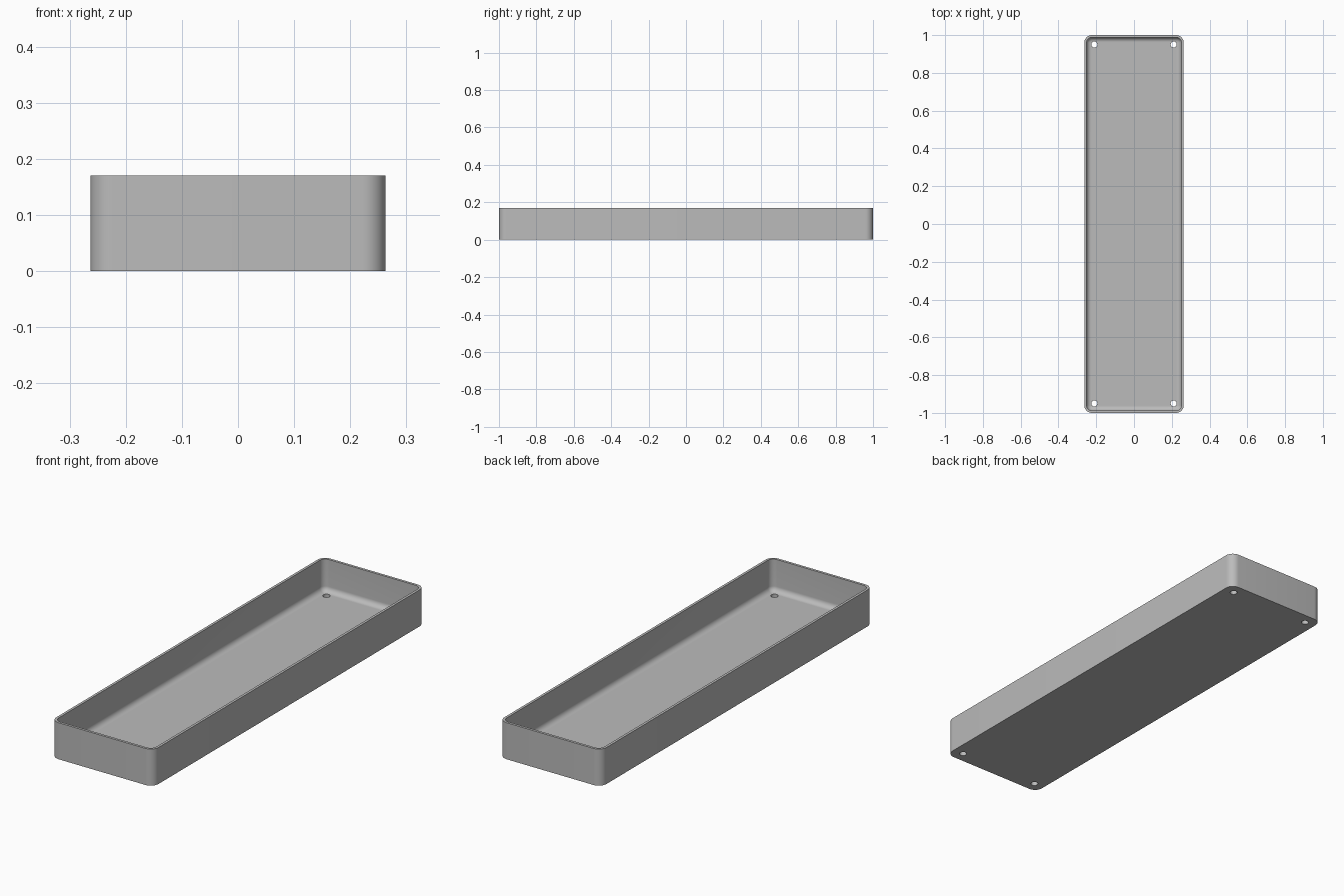
import bpy
import bmesh
from math import cos, sin, pi, radians

cube = bpy.data.objects.get("Cube")
if cube:
    bpy.data.objects.remove(cube, do_unlink=True)

HALF_X, HALF_Y, HEIGHT = 0.263, 1.0, 0.17
CORNER, WALL, FLOOR, FILLET = 0.04, 0.012, 0.02, 0.025
HOLE_X, HOLE_Y, HOLE_R = 0.21, 0.95, 0.016
STEPS = 10

grey = bpy.data.materials.new("plain grey")
grey.use_nodes = True
grey.diffuse_color = (0.5, 0.5, 0.5, 1)
grey.node_tree.nodes["Principled BSDF"].inputs["Base Color"].default_value = (0.5, 0.5, 0.5, 1)


def ring(bm, inset, z):
    """Rounded rectangle of vertices, moved inwards from the outer wall."""
    r = max(CORNER - inset, 0.002)
    cx, cy = HALF_X - inset - r, HALF_Y - inset - r
    verts = []
    for q, (sx, sy) in enumerate([(1, 1), (-1, 1), (-1, -1), (1, -1)]):
        for i in range(STEPS + 1):
            a = (q + i / STEPS) * pi / 2
            verts.append(bm.verts.new((sx * cx + r * cos(a), sy * cy + r * sin(a), z)))
    return verts


# Wall section: outside, rim, inside, then the fillet down to the floor
section = [(0, 0), (0, HEIGHT), (WALL, HEIGHT)]
for i in range(STEPS + 1):
    a = i / STEPS * pi / 2
    section.append((WALL + FILLET * (1 - cos(a)), FLOOR + FILLET * (1 - sin(a))))

bm = bmesh.new()
rings = [ring(bm, inset, z) for inset, z in section]
for low, high in zip(rings, rings[1:]):
    for i in range(len(low)):
        j = (i + 1) % len(low)
        bm.faces.new((low[i], low[j], high[j], high[i]))
bm.faces.new(rings[0][::-1])
bm.faces.new(rings[-1])
bmesh.ops.recalc_face_normals(bm, faces=bm.faces)
mesh = bpy.data.meshes.new("tray")
bm.to_mesh(mesh)
bm.free()
tray = bpy.data.objects.new("tray", mesh)
bpy.context.collection.objects.link(tray)
mesh.materials.append(grey)

# Four screw holes through the floor
for sx in (-1, 1):
    for sy in (-1, 1):
        bpy.ops.mesh.primitive_cylinder_add(vertices=32, radius=HOLE_R, depth=0.1,
                                            location=(sx * HOLE_X, sy * HOLE_Y, 0))
        cutter = bpy.context.object
        cutter.name = "hole_cutter"
        cutter.data.materials.append(grey)
        cut = tray.modifiers.new("screw hole", "BOOLEAN")
        cut.operation, cut.solver, cut.object = "DIFFERENCE", "EXACT", cutter
        bpy.context.view_layer.objects.active = tray
        bpy.ops.object.modifier_apply(modifier=cut.name)
        bpy.data.objects.remove(cutter, do_unlink=True)

# Smooth rounded walls with crisp rim and hole edges
bpy.ops.object.select_all(action="DESELECT")
tray.select_set(True)
bpy.context.view_layer.objects.active = tray
bpy.ops.object.shade_smooth_by_angle(angle=radians(30))
